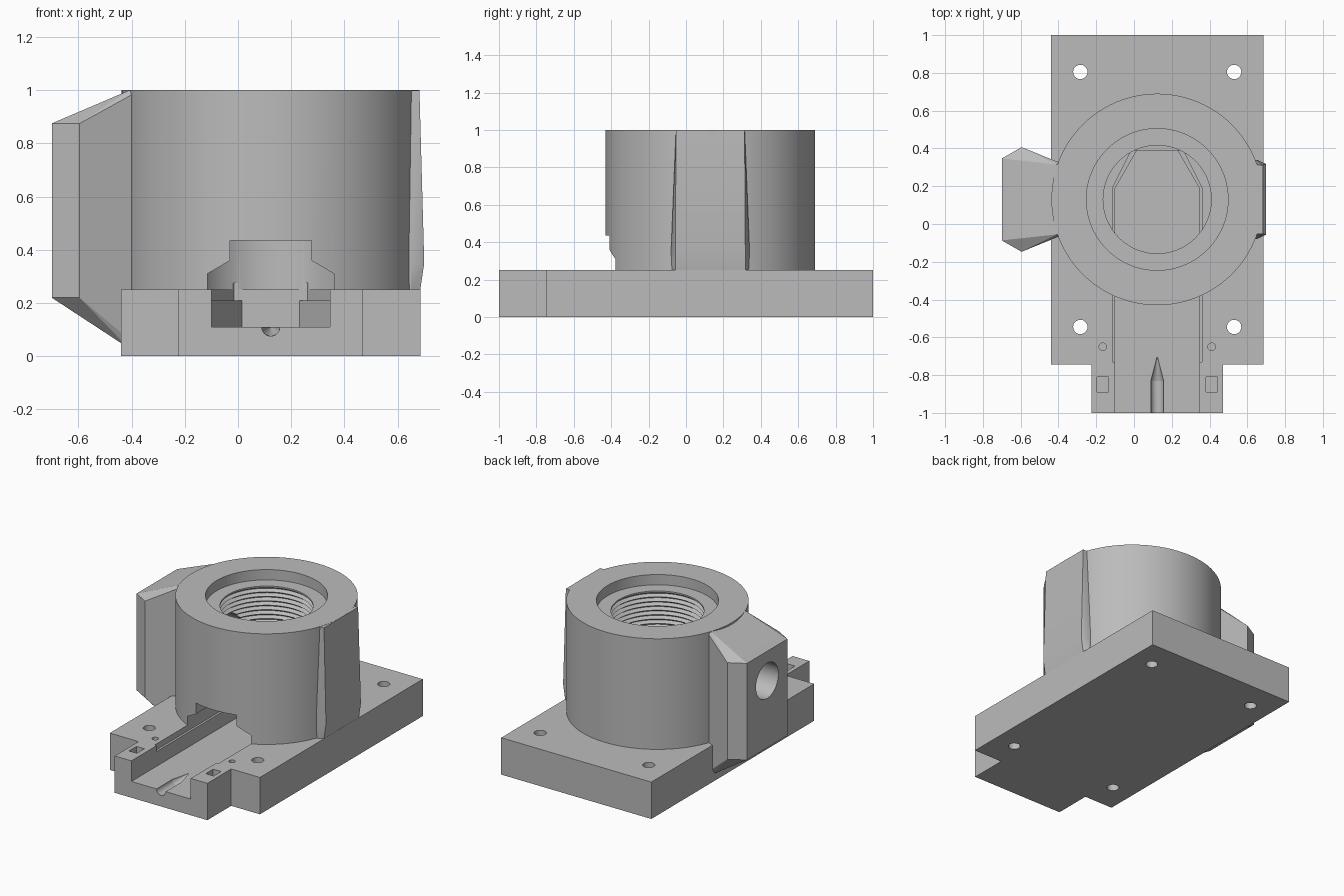
import bpy, bmesh, math
from mathutils import Matrix, Vector

if "Cube" in bpy.data.objects:
    bpy.data.objects.remove(bpy.data.objects["Cube"], do_unlink=True)

CX, CY = 0.123, 0.13   # axis of the housing
TOP, DECK = 1.0, 0.25  # housing top and plate top

grey = bpy.data.materials.new("plain_grey")
grey.use_nodes = True
colour = (0.5, 0.5, 0.5, 1)
grey.diffuse_color = colour
grey.node_tree.nodes["Principled BSDF"].inputs["Base Color"].default_value = colour


def finish(name, bm):
    bmesh.ops.recalc_face_normals(bm, faces=bm.faces)
    mesh = bpy.data.meshes.new(name)
    bm.to_mesh(mesh)
    bm.free()
    mesh.materials.append(grey)
    obj = bpy.data.objects.new(name, mesh)
    bpy.context.collection.objects.link(obj)
    return obj


def prism(name, points, start, end, axis="z"):
    """Extrude a plan (x, y) along z, or a section (x, z) along y."""
    place = (lambda p, d: (p[0], p[1], d)) if axis == "z" else (lambda p, d: (p[0], d, p[1]))
    bm = bmesh.new()
    face = bm.faces.new([bm.verts.new(place(p, start)) for p in points])
    out = bmesh.ops.extrude_face_region(bm, geom=[face])["geom"]
    shift = Vector(place((0, 0), end - start))
    bmesh.ops.translate(bm, vec=shift, verts=[v for v in out if isinstance(v, bmesh.types.BMVert)])
    return finish(name, bm)


def box(name, x0, x1, y0, y1, z0, z1):
    return prism(name, [(x0, y0), (x1, y0), (x1, y1), (x0, y1)], z0, z1)


def rod(name, start, end, r1, r2=None, sides=32):
    a, b = Vector(start), Vector(end)
    turn = (b - a).to_track_quat("Z", "Y").to_matrix().to_4x4()
    bm = bmesh.new()
    bmesh.ops.create_cone(bm, cap_ends=True, segments=sides, radius1=r1,
                          radius2=r1 if r2 is None else r2, depth=(b - a).length,
                          matrix=Matrix.Translation((a + b) / 2) @ turn)
    return finish(name, bm)


def hull(name, points):
    bm = bmesh.new()
    bmesh.ops.convex_hull(bm, input=[bm.verts.new(p) for p in points])
    return finish(name, bm)


def lathe(name, profile, sides=96):
    bm = bmesh.new()
    verts = [bm.verts.new((CX + r, CY, z)) for r, z in profile]
    edges = [bm.edges.new(pair) for pair in zip(verts, verts[1:])]
    bmesh.ops.spin(bm, geom=verts + edges, cent=(CX, CY, 0), axis=(0, 0, 1),
                   angle=math.tau, steps=sides, use_merge=True)
    bmesh.ops.remove_doubles(bm, verts=bm.verts, dist=0.0001)
    return finish(name, bm)


def mirrored(half):
    """Close an outline from its right half, given as offsets from the axis."""
    return [(CX + x, y) for x, y in half] + [(CX - x, y) for x, y in reversed(half)]


def carve(part, cutters):
    for cutter in cutters:
        cutter.hide_render = True
        mod = part.modifiers.new(cutter.name, "BOOLEAN")
        mod.operation, mod.solver, mod.object = "DIFFERENCE", "EXACT", cutter
    graph = bpy.context.evaluated_depsgraph_get()
    mesh = bpy.data.meshes.new_from_object(part.evaluated_get(graph))
    part.modifiers.clear()
    part.data = mesh


# Solid parts
plate = prism("base_plate", mirrored([(0.3475, -1), (0.3475, -0.745), (0.563, -0.745), (0.563, 1)]),
              0, DECK)
housing = rod("round_housing", (CX, CY, DECK), (CX, CY, TOP), 0.56, sides=96)

# Side boss: flared block leaning back into the housing
boss = hull("side_boss", [(x, CY + s * w, z)
                          for x, w, low, high in ((-0.70, 0.217, 0.22, 0.875),
                                                  (-0.595, 0.277, 0.22, 0.875),
                                                  (-0.41, 0.185, 0.03, 0.999),
                                                  (-0.37, 0.185, 0.03, 0.999))
                          for s in (-1, 1) for z in (low, high)])

# Thin flat pad on the opposite side
pad = hull("flat_pad", [(x, CY + s * w, z)
                        for x, w, z in ((0.682, 0.183, 0.999), (0.60, 0.185, 0.999),
                                        (0.70, 0.187, 0.35), (0.65, 0.21, 0.35),
                                        (0.685, 0.187, DECK), (0.65, 0.205, DECK),
                                        (0.60, 0.2, DECK))
                        for s in (-1, 1)])

# Counterbore, thread and bore
ridges, pitch, ledge = 10, 0.03, 0.93
profile = [(0, 1.1), (0.375, 1.1), (0.375, ledge), (0.286, ledge)]
for i in range(ridges):
    z = ledge - 0.01 - i * pitch
    profile += [(0.286, z), (0.306, z - pitch / 2)]
profile += [(0.286, ledge - 0.01 - ridges * pitch), (0.286, 0.2), (0, 0.2)]
bore = lathe("bore_cutter", profile)

# Channel with a stepped upper edge and a chamfered far end
channel = prism("channel_cutter", mirrored([(0.2225, -1.1), (0.2225, 0.19), (0.108, 0.39)]), 0.11, 0.26)
step = prism("step_cutter", mirrored([(0.2375, -0.73), (0.2375, 0.19), (0.138, 0.389)]), 0.21, 0.275)
mouth = prism("mouth_cutter", mirrored([(0.2375, 0.24), (0.2375, 0.31), (0.1525, 0.36), (0.1525, 0.435)]),
              -0.6, CY, "y")

# Pointed round groove in the channel floor
groove = rod("groove_cutter", (CX, -1.1, 0.11), (CX, -0.83, 0.11), 0.034)
tip = rod("groove_tip_cutter", (CX, -0.831, 0.11), (CX, -0.70, 0.11), 0.034, 0.001)

# Bolt holes, pin holes and square pockets
small = []
for s in (-1, 1):
    for y in (-0.545, 0.805):
        small.append(rod("bolt_cutter", (CX + s * 0.407, y, -0.1), (CX + s * 0.407, y, 0.4), 0.038))
    small.append(rod("pin_cutter", (CX + s * 0.288, -0.65, 0.15), (CX + s * 0.288, -0.65, 0.4), 0.02))
    x = CX + s * 0.288
    small.append(box("pocket_cutter", x - 0.03, x + 0.03, -0.89, -0.81, 0.17, 0.4))

# Port drilled through the boss into the bore
port = rod("port_cutter", (-0.8, CY, 0.675), (-0.05, CY, 0.675), 0.12, sides=48)

carve(plate, [channel, step, groove, tip] + small)
carve(housing, [bore, channel, step, mouth, port])
carve(boss, [port])

for cutter in [bore, channel, step, mouth, groove, tip, port] + small:
    bpy.data.objects.remove(cutter, do_unlink=True)

# Smooth round walls, sharp edges
bpy.ops.object.select_all(action="DESELECT")
for part in (plate, housing, boss, pad):
    part.select_set(True)
bpy.context.view_layer.objects.active = housing
bpy.ops.object.shade_smooth_by_angle(angle=math.radians(25))
